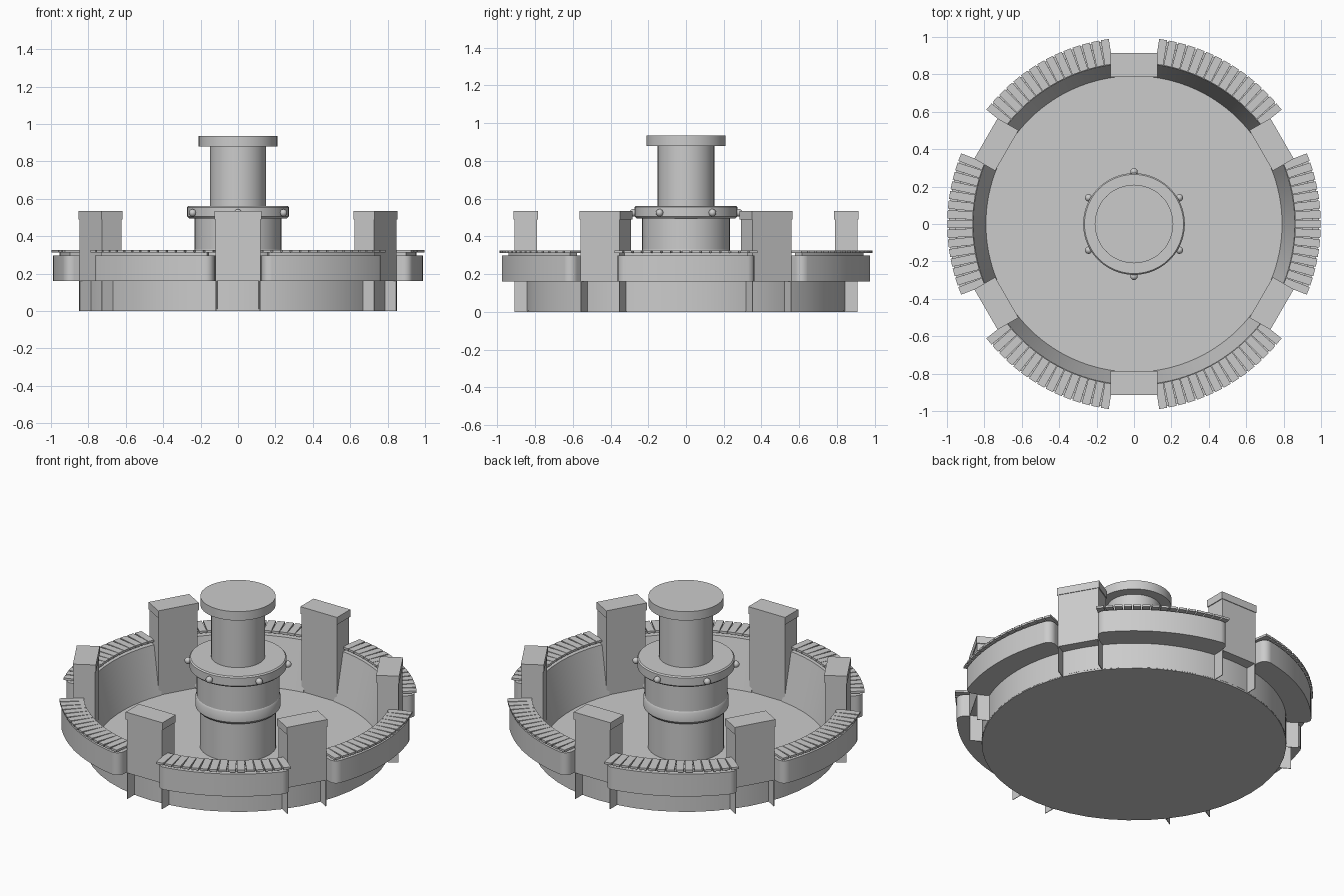
import bpy
import bmesh
from math import cos, sin, radians, pi
from mathutils import Matrix

if "Cube" in bpy.data.objects:
    bpy.data.objects.remove(bpy.data.objects["Cube"], do_unlink=True)

stone = bpy.data.materials.new("grey_stone")
stone.use_nodes = True
GREY = (0.6, 0.6, 0.6, 1)
stone.diffuse_color = GREY
stone.node_tree.nodes["Principled BSDF"].inputs["Base Color"].default_value = GREY


def finish(bm, name):
    bmesh.ops.recalc_face_normals(bm, faces=bm.faces)
    mesh = bpy.data.meshes.new(name)
    bm.to_mesh(mesh)
    bm.free()
    mesh.materials.append(stone)
    obj = bpy.data.objects.new(name, mesh)
    bpy.context.collection.objects.link(obj)
    bpy.ops.object.select_all(action='DESELECT')
    obj.select_set(True)
    bpy.context.view_layer.objects.active = obj
    bpy.ops.object.shade_smooth_by_angle(angle=radians(35))
    return obj


def add_box(bm, x, y, z, turn=0.0):
    """Box between the x, y, z ranges, then turned about the z axis."""
    size = [b - a for a, b in (x, y, z)]
    mid = [(a + b) / 2 for a, b in (x, y, z)]
    m = Matrix.Rotation(turn, 4, 'Z') @ Matrix.Translation(mid) @ Matrix.Diagonal((*size, 1))
    bmesh.ops.create_cube(bm, size=1, matrix=m)


def add_arc(bm, section, centre, half, steps=16):
    """Sweep a closed (radius, z) section along an arc, with end caps."""
    rings = []
    for i in range(steps + 1):
        a = centre + half * (2 * i / steps - 1)
        rings.append([bm.verts.new((r * cos(a), r * sin(a), z)) for r, z in section])
    n = len(section)
    for p, q in zip(rings, rings[1:]):
        for j in range(n):
            k = (j + 1) % n
            bm.faces.new((p[j], p[k], q[k], q[j]))
    bm.faces.new(rings[0])
    bm.faces.new(rings[-1])
    return rings


def lathe(name, profile, steps=48):
    """Solid of revolution closed at both ends."""
    bm = bmesh.new()
    rings = [[bm.verts.new((r * cos(2 * pi * i / steps), r * sin(2 * pi * i / steps), z))
              for i in range(steps)] for r, z in profile]
    for p, q in zip(rings, rings[1:]):
        for i in range(steps):
            k = (i + 1) % steps
            bm.faces.new((p[i], p[k], q[k], q[i]))
    bm.faces.new(rings[0])
    bm.faces.new(rings[-1])
    return finish(bm, name)


# Basin floor and the central column
lathe("basin_floor", [(0.85, 0), (0.85, 0.012)])
lathe("column_base", [(0.213, 0.005), (0.213, 0.26)])
lathe("column_lower_ring", [(0.225, 0.25), (0.238, 0.265), (0.238, 0.32), (0.232, 0.33)])
lathe("column_drum", [(0.232, 0.32), (0.232, 0.5)])
lathe("column_collar", [(0.262, 0.495), (0.272, 0.505), (0.272, 0.555), (0.265, 0.562)])
lathe("column_shaft", [(0.15, 0.56), (0.15, 0.885)])
lathe("column_cap", [(0.21, 0.88), (0.21, 0.935)])

# Spout knobs around the collar
bm = bmesh.new()
for i in range(6):
    turn = Matrix.Rotation(radians(30 + 60 * i), 4, 'Z')
    bmesh.ops.create_uvsphere(bm, u_segments=12, v_segments=8, radius=0.02,
                              matrix=turn @ Matrix.Translation((0.28, 0, 0.525)))
finish(bm, "spout_knobs")

# Low wall under the pillars, behind the side fins
bm = bmesh.new()
for i in range(6):
    add_arc(bm, [(0.8, 0.01), (0.85, 0.01), (0.85, 0.17), (0.8, 0.17)],
            radians(30 + 60 * i), radians(8), 6)
finish(bm, "pillar_foot_walls")

for i in range(6):
    # Pillar with its two side fins and cap
    turn = radians(30 + 60 * i)
    bm = bmesh.new()
    add_box(bm, (0.79, 0.91), (-0.12, 0.12), (0.16, 0.495), turn)
    add_box(bm, (0.79, 0.81), (-0.12, 0.12), (0, 0.16), turn)
    for side in (-1, 1):
        y = sorted((side * 0.116, side * 0.12))
        add_box(bm, (0.79, 0.91), y, (0, 0.16), turn)
    finish(bm, f"pillar_{i + 1}")
    bm = bmesh.new()
    add_box(bm, (0.785, 0.914), (-0.125, 0.125), (0.49, 0.535), turn)
    finish(bm, f"pillar_cap_{i + 1}")

    # Basin wall with a sloping inner face
    centre = radians(60 * i)
    bm = bmesh.new()
    add_arc(bm, [(0.79, 0.005), (0.85, 0.005), (0.85, 0.16), (0.89, 0.16),
                 (0.89, 0.298), (0.86, 0.298)], centre, radians(22.5))
    finish(bm, f"basin_wall_{i + 1}")

    # Overhanging bench with rounded outer ends
    bm = bmesh.new()
    rings = add_arc(bm, [(0.86, 0.16), (0.99, 0.16), (0.99, 0.298), (0.86, 0.298)],
                    centre, radians(22.3))
    ends = [bm.edges.get((r[1], r[2])) for r in (rings[0], rings[-1])]
    bmesh.ops.bevel(bm, geom=ends, offset=0.045, offset_type='OFFSET',
                    segments=5, profile=0.5, affect='EDGES')
    finish(bm, f"bench_{i + 1}")

    # Seat support and radial slats
    bm = bmesh.new()
    add_arc(bm, [(0.9, 0.295), (0.955, 0.295), (0.955, 0.315), (0.9, 0.315)],
            centre, radians(20))
    finish(bm, f"seat_support_{i + 1}")
    bm = bmesh.new()
    for k in range(15):
        add_box(bm, (0.862, 0.998), (-0.0215, 0.0215), (0.313, 0.326),
                centre + radians(3 * (k - 7)))
    finish(bm, f"seat_slats_{i + 1}")
